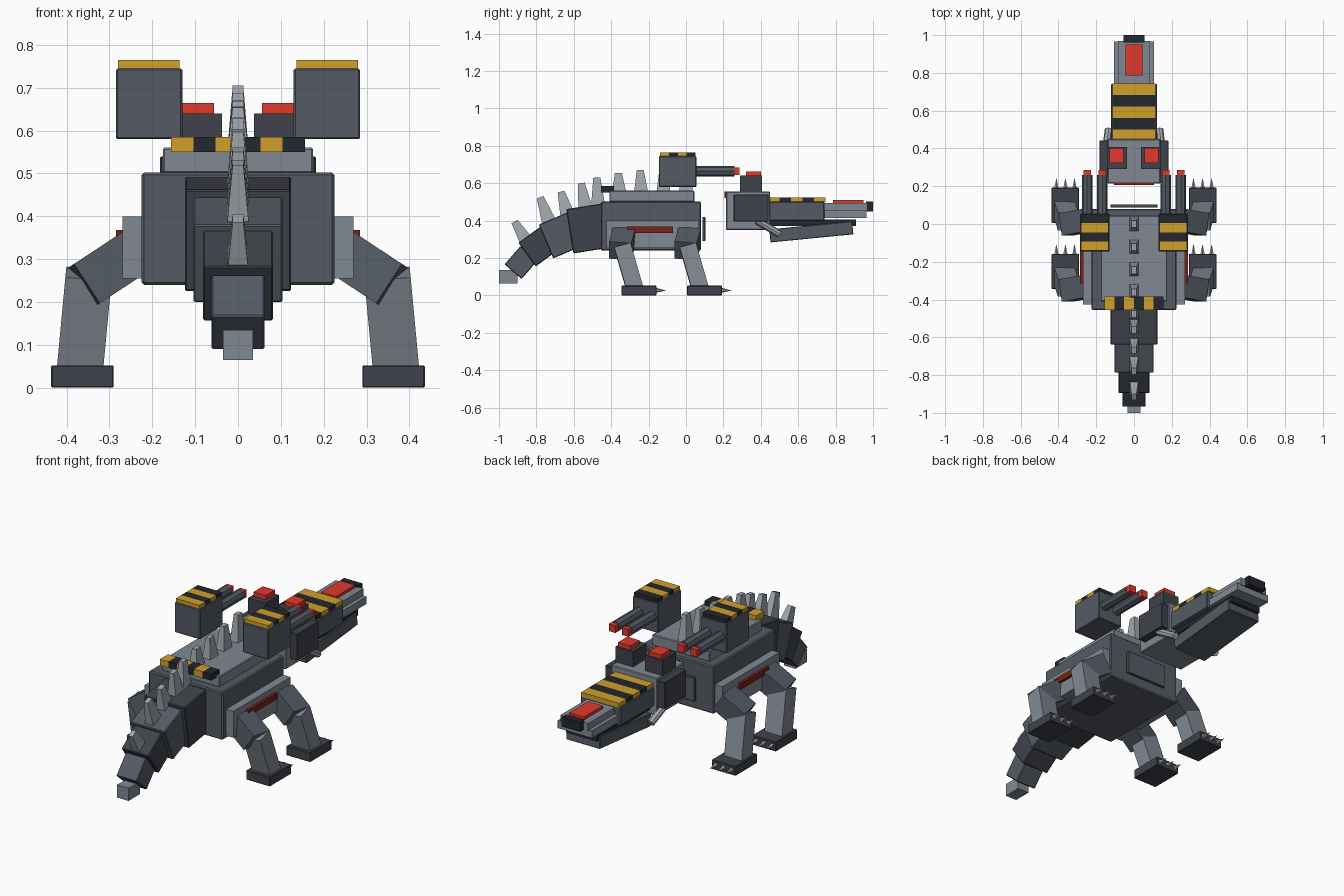
import bpy, bmesh
from math import radians
from mathutils import Matrix, Vector

if "Cube" in bpy.data.objects:
    bpy.data.objects.remove(bpy.data.objects["Cube"])


def mat(name, r, g, b):
    m = bpy.data.materials.new(name)
    m.diffuse_color = (r, g, b, 1)
    m.use_nodes = True
    m.node_tree.nodes["Principled BSDF"].inputs["Base Color"].default_value = m.diffuse_color
    return m


DARK = mat("dark_grey", .05, .055, .07)
MID = mat("mid_grey", .09, .105, .13)
LIGHT = mat("light_grey", .22, .25, .29)
PALE = mat("pale_grey", .36, .39, .43)
BLACK = mat("black", .017, .02, .025)
RED = mat("red", .75, .04, .025)
RUST = mat("dark_red", .2, .015, .01)
YELLOW = mat("yellow", .63, .35, .025)


def finish(name, bm, matrix, m, bevel=0):
    me = bpy.data.meshes.new(name)
    bm.to_mesh(me)
    bm.free()
    ob = bpy.data.objects.new(name, me)
    ob.matrix_world = matrix
    me.materials.append(m)
    bpy.context.collection.objects.link(ob)
    if bevel:
        mod = ob.modifiers.new("edge", 'BEVEL')
        mod.width = bevel
        mod.segments = 1
    return ob


def block(name, size, matrix, m, bevel=0, taper=1):
    bm = bmesh.new()
    bmesh.ops.create_cube(bm, size=1)
    for v in bm.verts:
        k = taper if v.co.z > 0 else 1
        v.co = Vector((v.co.x * size[0] * k, v.co.y * size[1] * k, v.co.z * size[2]))
    return finish(name, bm, matrix, m, bevel)


def box(name, x, y, z, m, bevel=0):
    """Axis-aligned box from (min, max) ranges."""
    r = (x, y, z)
    return block(name, [b - a for a, b in r],
                 Matrix.Translation([(a + b) / 2 for a, b in r]), m, bevel)


def pair(name, x, y, z, m, bevel=0):
    box(name + "_right", x, y, z, m, bevel)
    box(name + "_left", (-x[1], -x[0]), y, z, m, bevel)


def along(a, b):
    """Frame at the middle of a-b with local z pointing from a to b."""
    a, b = Vector(a), Vector(b)
    z = (b - a).normalized()
    ref = Vector((0, 1, 0)) if abs(z.y) < .8 else Vector((0, 0, 1))
    y = (ref - z * ref.dot(z)).normalized()
    rot = Matrix((y.cross(z), y, z)).transposed().to_4x4()
    return Matrix.Translation((a + b) / 2) @ rot, (b - a).length


def limb(name, a, b, w, d, m, taper=1, bevel=0):
    f, n = along(a, b)
    block(name, (w, d, n), f, m, bevel, taper)


def rod(name, a, b, r1, r2, m, sides=8):
    f, n = along(a, b)
    bm = bmesh.new()
    bmesh.ops.create_cone(bm, cap_ends=True, segments=sides, radius1=r1, radius2=r2, depth=n)
    finish(name, bm, f, m)


# Torso with back plate, side panels and chest plate
box("torso", (-.225, .225), (-.455, .08), (.24, .502), MID, .006)
box("back_plate", (-.175, .175), (-.41, .045), (.50, .56), LIGHT, .004)
box("chest_plate", (-.125, .125), (.087, .103), (.29, .42), MID, .003)
pair("side_panel", (.22, .27), (-.425, .07), (.255, .40), LIGHT)
pair("side_vent", (.265, .285), (-.315, -.07), (.335, .368), RUST)
for i in range(6):
    x = -.156 + i * .052
    box(f"rump_stripe_{i}", (x, x + .052), (-.455, -.385), (.55, .585), (YELLOW, BLACK)[i % 2])

# Tail: drooping, shrinking segments (y, z, width, length, height, tilt)
TAIL = [(-.527, .358, .248, .19, .24, 9), (-.668, .323, .208, .175, .197, 23),
        (-.79, .262, .164, .148, .157, 36), (-.882, .176, .124, .13, .12, 49)]
for i, (y, z, w, l, h, t) in enumerate(TAIL):
    block(f"tail_segment_{i}", (w, l, h),
          Matrix.Translation((0, y, z)) @ Matrix.Rotation(radians(t), 4, 'X'),
          (DARK, MID)[i % 2], .004)
box("tail_tip", (-.035, .035), (-1, -.9), (.065, .135), LIGHT)

# Back spines (base y, z, tip y, z)
SPINES = [(0, .55, 0, .705), (-.12, .55, -.122, .688), (-.24, .55, -.245, .67),
          (-.357, .55, -.362, .655), (-.47, .48, -.477, .63), (-.538, .47, -.56, .60),
          (-.636, .44, -.668, .555), (-.735, .40, -.78, .525), (-.85, .285, -.917, .395)]
for i, (y, z, ty, tz) in enumerate(SPINES):
    limb(f"spine_{i}", (0, y, z), (0, ty, tz), .05, .075, PALE, .5)

# Head
box("skull", (-.14, .14), (.215, .45), (.35, .555), LIGHT, .004)
pair("cheek", (.13, .182), (.255, .442), (.395, .54), DARK, .003)
box("nape_light", (-.105, .105), (.207, .225), (.52, .555), RUST)
pair("eye_turret", (.037, .142), (.29, .407), (.55, .64), DARK)
pair("eye", (.056, .131), (.322, .402), (.64, .664), RED)
box("snout_rear", (-.122, .122), (.44, .74), (.40, .502), MID, .004)
for i in range(5):
    y = .44 + i * .061
    box(f"snout_stripe_{i}", (-.115, .115), (y, y + .061), (.50, .525), (YELLOW, BLACK)[i % 2])
box("snout_front_base", (-.105, .105), (.74, .965), (.415, .456), LIGHT)
box("snout_front_top", (-.085, .085), (.735, .97), (.45, .493), LIGHT)
box("snout_light", (-.045, .045), (.785, .95), (.49, .509), RED)
box("nose", (-.055, .055), (.962, 1.0), (.45, .502), BLACK)
box("tooth_strip", (-.095, .095), (.44, .908), (.372, .405), BLACK)
block("lower_jaw", (.205, .445, .07),
      Matrix.Translation((0, .67, .34)) @ Matrix.Rotation(radians(5.6), 4, 'X'), MID, .003)

for s, side in ((1, "right"), (-1, "left")):
    # Jaw piston
    rod(f"jaw_piston_{side}", (s * .15, .38, .40), (s * .135, .50, .328), .02, .02, PALE)
    # Shoulder cannon
    gx = sorted((s * .13, s * .285))
    box(f"cannon_{side}", gx, (-.145, .055), (.58, .745), MID, .004)
    for i in range(4):
        y = -.14 + i * .048
        box(f"cannon_stripe_{side}_{i}", sorted((s * .136, s * .28)), (y, y + .048),
            (.744, .765), (YELLOW, BLACK)[i % 2])
    for j, x in enumerate((s * .168, s * .248)):
        rod(f"barrel_{side}_{j}", (x, .04, .665), (x, .26, .665), .028, .028, MID)
        box(f"barrel_tip_{side}_{j}", (x - .02, x + .02), (.253, .287), (.645, .685), RED)
    # Legs: thigh, shin, foot and three claws
    for y, end in ((0, "rear"), (.35, "front")):
        n = f"{end}_{side}"
        limb(f"thigh_{n}", (s * .24, y - .33, .317), (s * .36, y - .352, .238), .11, .12, MID)
        limb(f"shin_{n}", (s * .348, y - .34, .265), (s * .37, y - .272, .03), .108, .09, LIGHT)
        box(f"foot_{n}", sorted((s * .29, s * .436)), (y - .345, y - .158), (0, .052), DARK, .003)
        for k in range(3):
            x = s * (.315 + k * .048)
            rod(f"claw_{n}_{k}", (x, y - .165, .028), (x, y - .11, .026), .014, .001, PALE, 6)
